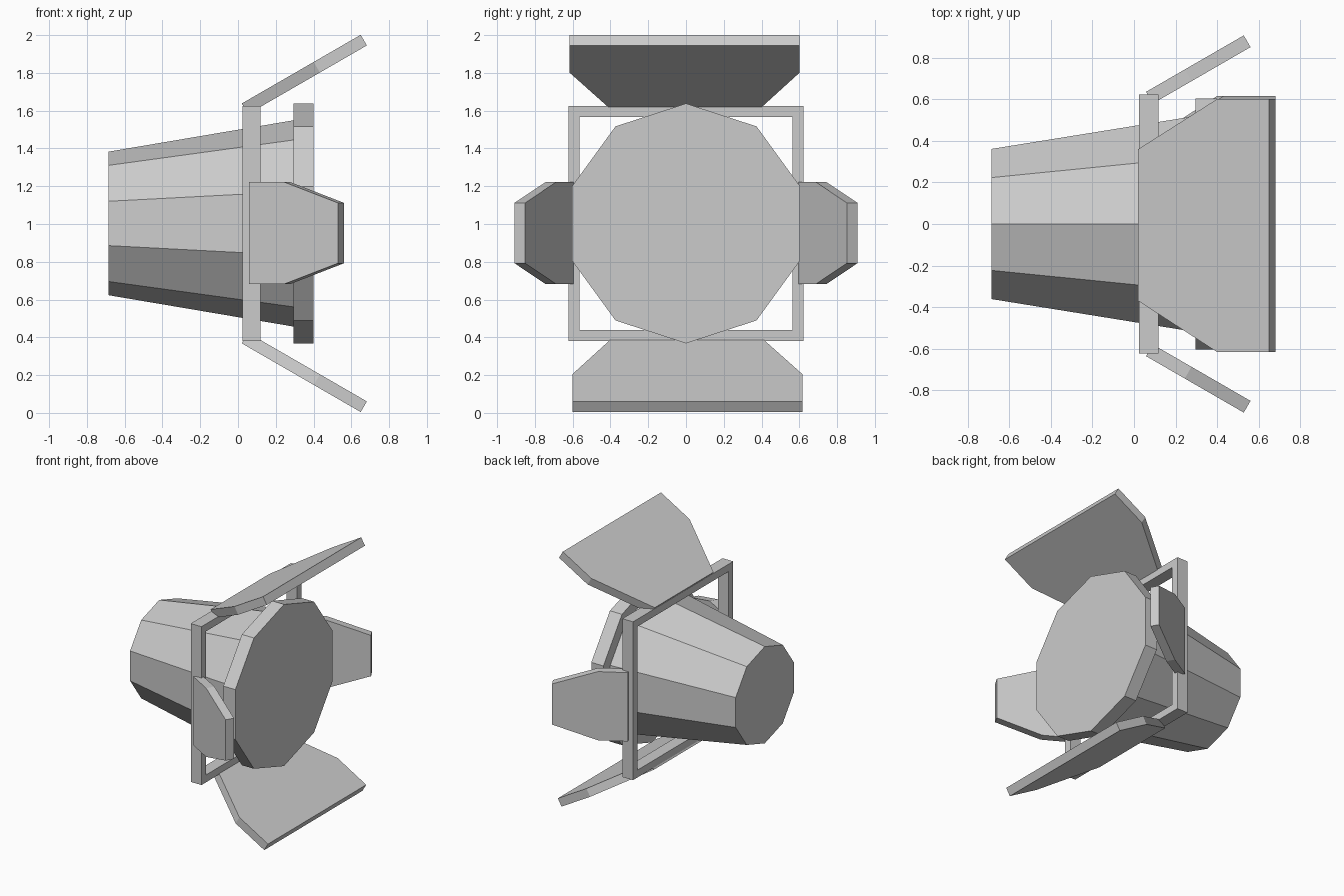
import bpy, bmesh
from math import sin, cos, pi
from mathutils import Vector

if "Cube" in bpy.data.objects:
    bpy.data.objects.remove(bpy.data.objects["Cube"])

CZ = 1.003  # height of the lamp axis


def loft(name, rings, closed=False):
    """Skin a series of equal-length point loops, capped or joined end to end."""
    bm = bmesh.new()
    loops = [[bm.verts.new(p) for p in ring] for ring in rings]
    pairs = list(zip(loops, loops[1:]))
    if closed:
        pairs.append((loops[-1], loops[0]))
    else:
        bm.faces.new(loops[0])
        bm.faces.new(loops[-1])
    for a, b in pairs:
        n = len(a)
        for i in range(n):
            j = (i + 1) % n
            bm.faces.new((a[i], a[j], b[j], b[i]))
    bmesh.ops.recalc_face_normals(bm, faces=bm.faces)
    mesh = bpy.data.meshes.new(name)
    bm.to_mesh(mesh)
    bm.free()
    obj = bpy.data.objects.new(name, mesh)
    bpy.context.collection.objects.link(obj)
    return obj


def decagon(x, r):
    return [(x, r * sin(i * pi / 5), CZ + r * cos(i * pi / 5)) for i in range(10)]


def square(x, h):
    return [(x, a * h, CZ + b * h) for a, b in ((-1, -1), (1, -1), (1, 1), (-1, 1))]


def flap(name, x0, out0, outline, out_dir, side_dir, centre):
    """Flat plate opening at 30 degrees; outline is (distance along, sideways)."""
    o, s = Vector(out_dir), Vector(side_dir)
    x = Vector((1, 0, 0))
    along = x * cos(pi / 6) + o * sin(pi / 6)
    inward = x * sin(pi / 6) - o * cos(pi / 6)
    start = Vector((0, 0, centre)) + x * x0 + o * out0
    outer = [start + along * u + s * v for u, v in outline]
    loft(name, [outer, [p + inward * 0.065 for p in outer]])


# Tapered housing and front lens rim
loft("lamp_housing", [decagon(-0.685, 0.38), decagon(0.30, 0.547)])
loft("lens_rim", [decagon(0.295, 0.635), decagon(0.40, 0.635)])

# Square frame holding the flaps
loft("flap_frame", [square(0.025, 0.622), square(0.118, 0.622),
                    square(0.118, 0.564), square(0.025, 0.564)], closed=True)

# Large top and bottom flaps, widening outwards
wide = [(0, -0.37), (0.44, -0.617), (0.727, -0.617),
        (0.727, 0.602), (0.44, 0.602), (0, 0.36)]
for name, s in (("top_flap", 1), ("bottom_flap", -1)):
    flap(name, 0.02, 0.635, wide, (0, 0, s), (0, s, 0), CZ)

# Small side flaps, narrowing outwards
narrow = [(0, -0.27), (0.215, -0.27), (0.543, -0.16),
          (0.543, 0.16), (0.215, 0.27), (0, 0.27)]
for name, s in (("left_flap", 1), ("right_flap", -1)):
    flap(name, 0.058, 0.636, narrow, (0, s, 0), (0, 0, 1), 0.952)
